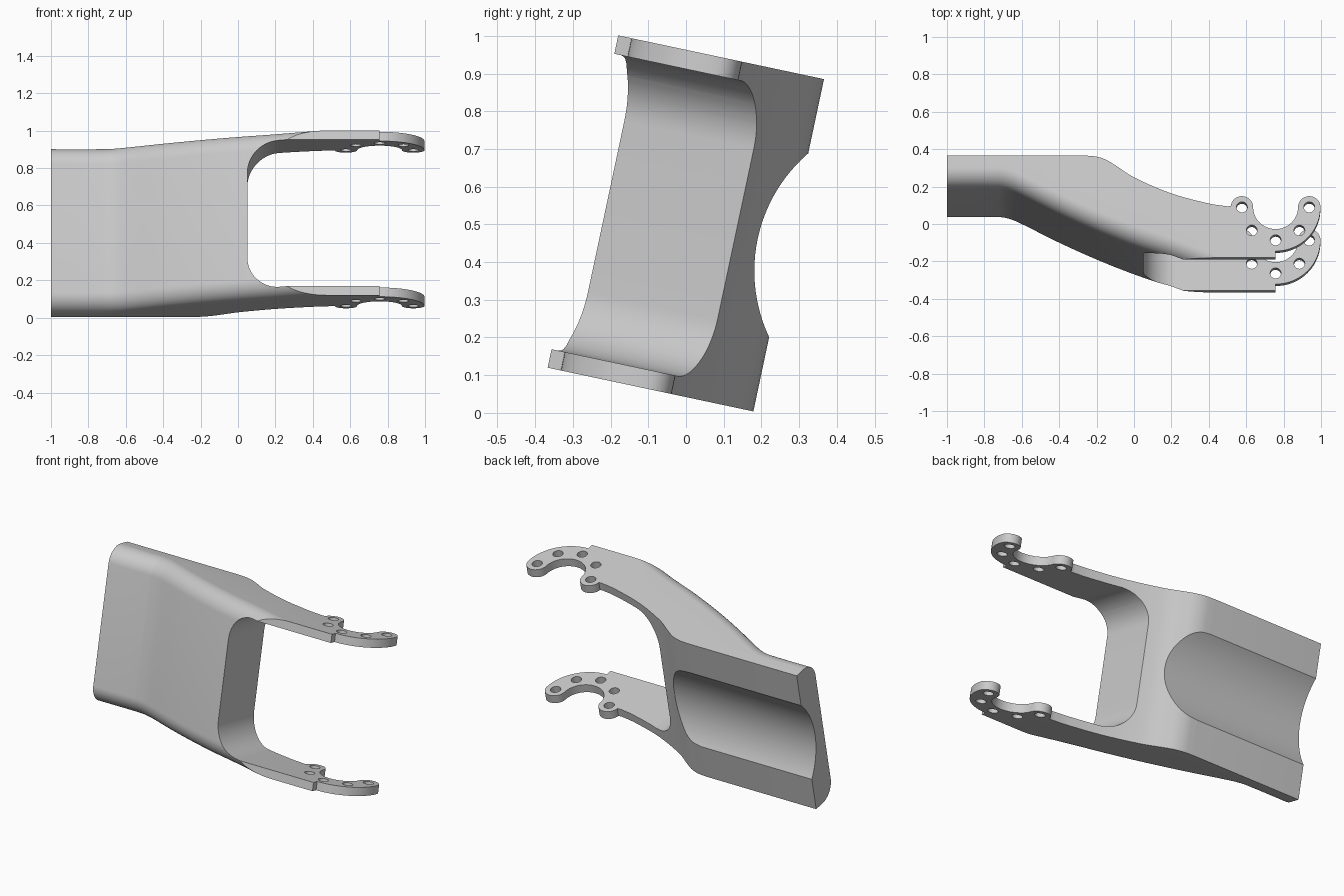
import bpy, bmesh, math
from mathutils import Matrix, Vector
from math import sin, cos, pi, radians

cube = bpy.data.objects.get("Cube")
if cube:
    bpy.data.objects.remove(cube, do_unlink=True)

# Dimensions in the untilted frame: x length, y depth, z height
Z0, Z1 = 0.041, 0.942
MID = (Z0 + Z1) / 2
WALL = 0.05
ROUND = 0.1
TILT = radians(-12)
HUB = Vector((0.757, -0.108))
RING, LUG = 0.18, 0.06


def arc(cx, cy, r, a0, a1, n):
    angles = [radians(a0 + (a1 - a0) * i / n) for i in range(n + 1)]
    return [(cx + r * cos(a), cy + r * sin(a)) for a in angles]


def smooth_path(pts, n=6):
    """Curve through points, with parallel tangents at the ends."""
    p = [Vector(q) for q in pts]
    p = [2 * p[0] - p[1]] + p + [2 * p[-1] - p[-2]]
    out = []
    for a, b, c, d in zip(p, p[1:], p[2:], p[3:]):
        k = (c - b).length
        m0 = (c - a) / ((b - a).length + k) * k
        m1 = (d - b) / (k + (d - c).length) * k
        for i in range(n):
            t = i / n
            out.append((2*t**3 - 3*t*t + 1) * b + (t**3 - 2*t*t + t) * m0
                       + (3*t*t - 2*t**3) * c + (t**3 - t*t) * m1)
    return [tuple(q) for q in out] + [tuple(p[-2])]


def loft(name, rings):
    """Closed solid through a list of matching 3D rings."""
    bm = bmesh.new()
    loops = [[bm.verts.new(v) for v in ring] for ring in rings]
    for a, b in zip(loops, loops[1:]):
        for i in range(len(a)):
            j = (i + 1) % len(a)
            bm.faces.new((a[i], a[j], b[j], b[i]))
    bm.faces.new(loops[0])
    bm.faces.new(loops[-1])
    bmesh.ops.recalc_face_normals(bm, faces=bm.faces)
    mesh = bpy.data.meshes.new(name)
    bm.to_mesh(mesh)
    bm.free()
    obj = bpy.data.objects.new(name, mesh)
    bpy.context.collection.objects.link(obj)
    return obj


def boolean(target, tool, operation):
    mod = target.modifiers.new(tool.name, 'BOOLEAN')
    mod.operation, mod.solver, mod.object = operation, 'EXACT', tool
    tool.hide_render = True
    bpy.context.view_layer.objects.active = target
    bpy.ops.object.modifier_apply(modifier=mod.name)
    bpy.data.objects.remove(tool, do_unlink=True)


# Side outline: straight front, horseshoe tip, curved back
outline = [(-1, -0.384), (HUB.x, -0.384)]
outline += arc(HUB.x, HUB.y, RING + LUG, -90, 0, 20)
outline += arc(HUB.x + RING, HUB.y, LUG, 0, 180, 16)[1:]
outline += arc(HUB.x, HUB.y, RING - LUG, 0, -180, 30)[1:]
outline += arc(HUB.x - RING, HUB.y, LUG, 0, 174, 16)[1:]
outline += smooth_path([(0.5, -0.104), (0.4, -0.088), (0.2, -0.033), (0, 0.055),
                        (-0.1, 0.121), (-0.15, 0.151), (-0.2, 0.168), (-0.26, 0.174)])
outline += [(-1, 0.174)]
bracket = loft("fork_bracket", [[(x, y, z) for x, y in outline] for z in (Z0, Z1)])

# Swept front skin with rounded upper and lower edges
front = smooth_path([(-1.1, 0.01), (-0.72, 0.01), (-0.66, -0.002), (-0.6, -0.028),
                     (-0.4, -0.13), (-0.2, -0.222), (0, -0.303), (0.2, -0.373),
                     (0.5, -0.49), (1.1, -0.7)])
rings = []
for x, y in front:
    section = [(1, Z0 - 0.00)]
    section += arc(y + ROUND, Z0 + ROUND, ROUND, -90, -180, 12)
    section += arc(y + ROUND, Z1 - ROUND, ROUND, 180, 90, 12)
    section += [(1, Z1)]
    # Flare the far sides so only the rounded edges trim the blank
    rings.append([(x, a, MID + (b - MID) * 1.0005) for a, b in section])
boolean(bracket, loft("front_skin", rings), 'INTERSECT')

# Opening between the two arms
R = 0.17
low, high = Z0 + WALL, Z1 - WALL
opening = [(1.2, low)] + arc(0.05 + R, low + R, R, -90, -180, 16)
opening += arc(0.05 + R, high - R, R, 180, 90, 16) + [(1.2, high)]
boolean(bracket, loft("arm_gap", [[(x, y, z) for x, z in opening] for y in (-1, 1)]),
        'DIFFERENCE')

# Shallow round channel along the back
channel = arc(0.502, MID, 0.412, 0, 360, 128)[:-1]
boolean(bracket, loft("back_channel", [[(x, y, z) for y, z in channel] for x in (-1.2, 0.4)]),
        'DIFFERENCE')

# Bolt holes around each horseshoe
for angle in range(-180, 1, 45):
    cx = HUB.x + RING * cos(radians(angle))
    cy = HUB.y + RING * sin(radians(angle))
    hole = arc(cx, cy, 0.029, 0, 360, 24)[:-1]
    boolean(bracket, loft("bolt_hole", [[(x, y, z) for x, y in hole] for z in (-0.2, 1.2)]),
            'DIFFERENCE')

# Lean the whole bracket back
bracket.data.transform(Matrix.Rotation(TILT, 4, 'X'))

# Plain metal colour
metal = bpy.data.materials.new("light_grey_metal")
metal.use_nodes = True
grey = (0.6, 0.6, 0.6, 1)
metal.diffuse_color = grey
metal.node_tree.nodes["Principled BSDF"].inputs["Base Color"].default_value = grey
bracket.data.materials.clear()
bracket.data.materials.append(metal)
for face in bracket.data.polygons:
    face.material_index = 0

bpy.ops.object.select_all(action='DESELECT')
bracket.select_set(True)
bpy.context.view_layer.objects.active = bracket
bpy.ops.object.shade_smooth_by_angle(angle=radians(25))
